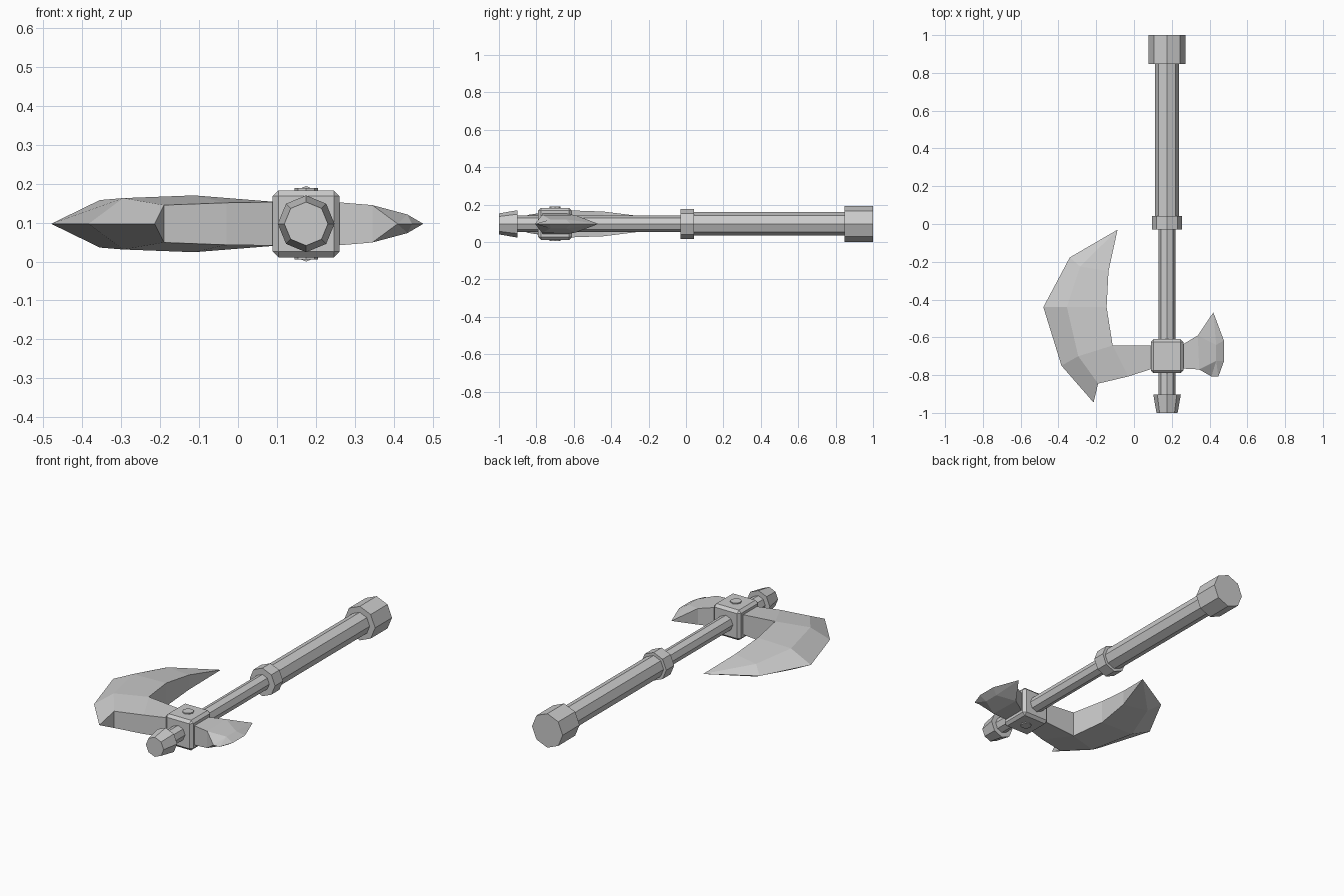
import bpy
import bmesh
from math import pi

if "Cube" in bpy.data.objects:
    bpy.data.objects.remove(bpy.data.objects["Cube"], do_unlink=True)

AXIS_X, AXIS_Z, HEAD_Y = 0.175, 0.097, -0.7

steel = bpy.data.materials.new("plain_grey")
steel.use_nodes = True
grey = (0.6, 0.6, 0.6, 1)
steel.diffuse_color = grey
steel.node_tree.nodes["Principled BSDF"].inputs["Base Color"].default_value = grey


def finish(obj, name):
    obj.name = name
    obj.data.materials.append(steel)
    return obj


def handle_part(name, y_front, y_back, r_front, r_back):
    """Octagonal section along the handle."""
    bpy.ops.mesh.primitive_cone_add(
        vertices=8, radius1=r_back, radius2=r_front, depth=y_back - y_front,
        location=(AXIS_X, (y_front + y_back) / 2, AXIS_Z), rotation=(pi / 2, 0, 0))
    return finish(bpy.context.object, name)


def blade(name, points, faces):
    """Mirrored blade: points hold x, y and half thickness (0 = sharp edge)."""
    bm = bmesh.new()
    top = {k: bm.verts.new((x, y, AXIS_Z + h)) for k, (x, y, h) in points.items()}
    low = {k: bm.verts.new((x, y, AXIS_Z - h)) if h else top[k]
           for k, (x, y, h) in points.items()}
    sides = []
    for face in faces:
        keys = face.split()
        bm.faces.new([top[k] for k in keys])
        bm.faces.new([low[k] for k in reversed(keys)])
        sides += [frozenset(e) for e in zip(keys, keys[1:] + keys[:1])]
    # Close the thick rims
    for side in sides:
        a, b = side
        if sides.count(side) == 1 and (points[a][2] or points[b][2]):
            rim = dict.fromkeys([top[a], top[b], low[b], low[a]])
            bm.faces.new(list(rim))
    bmesh.ops.recalc_face_normals(bm, faces=bm.faces[:])
    mesh = bpy.data.meshes.new(name)
    bm.to_mesh(mesh)
    bm.free()
    obj = bpy.data.objects.new(name, mesh)
    bpy.context.collection.objects.link(obj)
    return finish(obj, name)


# Handle
handle_part("shaft", -0.92, 0.1, 0.044, 0.044)
handle_part("grip", 0.0, 0.9, 0.063, 0.063)
handle_part("grip_ring", -0.03, 0.042, 0.08, 0.08)
handle_part("pommel", 0.848, 1.0, 0.097, 0.097)
handle_part("front_cap", -1.0, -0.902, 0.056, 0.073)

# Head block with chamfered edges and a rivet above and below
bpy.ops.mesh.primitive_cube_add(size=1, location=(AXIS_X, HEAD_Y, AXIS_Z))
block = finish(bpy.context.object, "head_block")
block.scale = (0.172, 0.18, 0.172)
bpy.ops.object.transform_apply(location=False, rotation=False, scale=True)
chamfer = block.modifiers.new("chamfer", "BEVEL")
chamfer.width = 0.015
chamfer.segments = 1

for name, sign in (("top_rivet", 1), ("bottom_rivet", -1)):
    bpy.ops.mesh.primitive_cylinder_add(
        vertices=8, radius=0.03, depth=0.03,
        location=(AXIS_X, HEAD_Y, AXIS_Z + sign * 0.077))
    finish(bpy.context.object, name)

# Large crescent blade: edge, ridge and inner rim at each station
blade("large_blade", {
    "root_a": (0.1, -0.765, 0.056), "root_b": (0.1, -0.643, 0.056),
    "edge1": (-0.214, -0.945, 0), "ridge1": (-0.19, -0.845, 0.048), "in1": (-0.03, -0.807, 0.054),
    "edge2": (-0.384, -0.75, 0), "ridge2": (-0.295, -0.70, 0.066), "in2": (-0.113, -0.643, 0.073),
    "edge3": (-0.48, -0.44, 0), "ridge3": (-0.355, -0.44, 0.061), "in3": (-0.145, -0.44, 0.066),
    "edge4": (-0.34, -0.177, 0), "ridge4": (-0.285, -0.225, 0.036), "in4": (-0.135, -0.25, 0.042),
    "tip": (-0.087, -0.03, 0),
}, [
    "root_a root_b in2 in1",
    "in1 in2 ridge2 ridge1", "ridge1 ridge2 edge2 edge1",
    "in2 in3 ridge3 ridge2", "ridge2 ridge3 edge3 edge2",
    "in3 in4 ridge4 ridge3", "ridge3 ridge4 edge4 edge3",
    "in4 tip ridge4", "ridge4 tip edge4",
])

# Small rear blade
blade("small_blade", {
    "root_a": (0.25, -0.765, 0.056), "root_b": (0.25, -0.643, 0.056),
    "neck_a": (0.345, -0.77, 0.048), "neck_b": (0.338, -0.59, 0.046),
    "ridge_a": (0.435, -0.725, 0.024), "ridge_b": (0.435, -0.64, 0.024),
    "edge_a": (0.476, -0.727, 0), "edge_b": (0.476, -0.617, 0),
    "heel_a": (0.41, -0.807, 0), "heel_b": (0.447, -0.807, 0),
    "tip": (0.42, -0.468, 0),
}, [
    "root_a neck_a neck_b root_b",
    "neck_a ridge_a ridge_b neck_b", "ridge_a edge_a edge_b ridge_b",
    "neck_a heel_a ridge_a", "heel_a heel_b ridge_a", "heel_b edge_a ridge_a",
    "neck_b ridge_b tip", "ridge_b edge_b tip",
])
